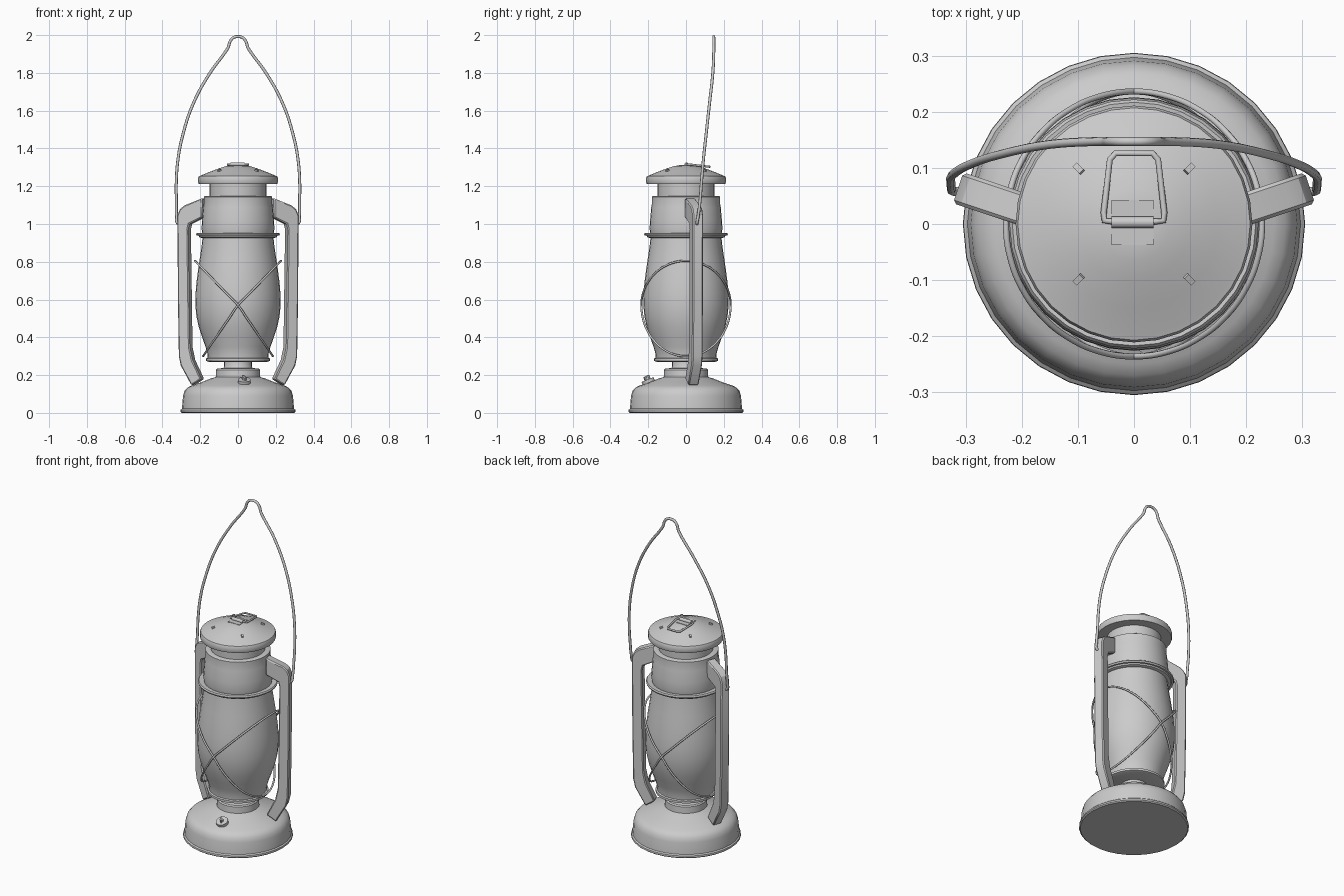
import bpy, bmesh, math
from mathutils import Vector, Matrix

if "Cube" in bpy.data.objects:
    bpy.data.objects.remove(bpy.data.objects["Cube"])

def finish(name, bm, angle=35):
    bmesh.ops.recalc_face_normals(bm, faces=bm.faces)
    me = bpy.data.meshes.new(name)
    bm.to_mesh(me)
    bm.free()
    ob = bpy.data.objects.new(name, me)
    bpy.context.collection.objects.link(ob)
    bpy.ops.object.select_all(action='DESELECT')
    bpy.context.view_layer.objects.active = ob
    ob.select_set(True)
    bpy.ops.object.shade_smooth_by_angle(angle=math.radians(angle))
    return ob

def lathe(name, prof, n=32):
    """Revolve (radius, z) points about z; radius 0 closes to a point."""
    bm = bmesh.new()
    rings = []
    for r, z in prof:
        if r == 0:
            rings.append([bm.verts.new((0, 0, z))] * n)
        else:
            rings.append([bm.verts.new((r * math.cos(2 * math.pi * i / n),
                                        r * math.sin(2 * math.pi * i / n), z)) for i in range(n)])
    for a, b in zip(rings, rings[1:]):
        for i in range(n):
            j = (i + 1) % n
            vs = list(dict.fromkeys((a[i], a[j], b[j], b[i])))
            bm.faces.new(vs)
    return finish(name, bm)

def wire(name, pts, r, cyclic=False, smooth=True):
    cu = bpy.data.curves.new(name, 'CURVE')
    cu.dimensions = '3D'
    cu.bevel_depth = r
    cu.bevel_resolution = 2
    cu.resolution_u = 6
    cu.use_fill_caps = True
    sp = cu.splines.new('BEZIER')
    sp.bezier_points.add(len(pts) - 1)
    for bp, p in zip(sp.bezier_points, pts):
        bp.co = p
        bp.handle_left_type = bp.handle_right_type = 'AUTO' if smooth else 'VECTOR'
    sp.use_cyclic_u = cyclic
    ob = bpy.data.objects.new(name, cu)
    bpy.context.collection.objects.link(ob)
    bpy.ops.object.select_all(action='DESELECT')
    bpy.context.view_layer.objects.active = ob
    ob.select_set(True)
    bpy.ops.object.convert(target='MESH')
    return ob

def box(name, loc, size, rot=Matrix()):
    bm = bmesh.new()
    bmesh.ops.create_cube(bm, size=1, matrix=Matrix.Translation(loc) @ rot @ Matrix.Diagonal((*size, 1)))
    return finish(name, bm)

def cyl(name, loc, r, depth, rot=Matrix(), n=24):
    bm = bmesh.new()
    bmesh.ops.create_cone(bm, cap_ends=True, segments=n, radius1=r, radius2=r, depth=depth,
                          matrix=Matrix.Translation(loc) @ rot)
    return finish(name, bm)

# fuel tank base with collar and burner neck
lathe("fuel_tank", [(0, 0), (.298, 0), (.305, .006), (.304, .016), (.297, .022), (.291, .09), (.284, .115),
                    (.27, .132), (.25, .143), (.2, .16), (.15, .18), (.118, .19), (.116, .228), (.11, .235),
                    (.078, .237), (.073, .245), (.073, .276), (0, .276)])
# plate under the globe
lathe("globe_plate", [(0, .27), (.155, .27), (.169, .275), (.169, .288), (.16, .292), (0, .292)])
# glass globe
lathe("globe", [(0, .288), (.16, .288), (.162, .315), (.172, .35), (.19, .40), (.208, .455), (.22, .51),
                (.226, .57), (.225, .63), (.22, .69), (.211, .76), (.202, .82), (.193, .88), (.187, .935), (0, .935)])
# flanged ring on top of the globe
lathe("globe_ring", [(0, .925), (.19, .925), (.205, .93), (.208, .938), (.219, .938), (.222, .946),
                     (.217, .953), (.195, .95), (0, .95)])
# chimney and its narrower neck
lathe("chimney", [(0, .945), (.188, .945), (.193, .975), (.19, 1.02), (.184, 1.09), (.181, 1.105), (.181, 1.144),
                  (.176, 1.147), (.151, 1.147), (.151, 1.225), (0, 1.225)])
# hood
lathe("hood", [(0, 1.218), (.198, 1.212), (.208, 1.213), (.211, 1.22), (.211, 1.244), (.207, 1.253), (.198, 1.256),
               (.15, 1.276), (.1, 1.295), (.065, 1.306), (.04, 1.31), (0, 1.311)])

# side air tubes: bent profile in a plane swept back about 18 degrees
prof = [(-.03, 1.137), (.07, 1.098), (.095, 1.078), (.109, 1.045), (.106, .6), (.101, .3), (.09, .25), (.03, .145),
        (-.025, .18), (.025, .28), (.04, .35), (.049, .97), (.042, 1.0), (-.03, 1.035)]
for side, label in ((-1, "left"), (1, "right")):
    u, v = Vector((.949, .316, 0)), Vector((-.316, .949, 0))
    bm = bmesh.new()
    loops = []
    for w in (-.029, .029):
        ring = []
        for s, z in prof:
            p = Vector((.21, .03, z)) + u * s + v * w
            ring.append(bm.verts.new((side * p.x, p.y, z)))
        bm.faces.new(ring)
        loops.append(ring)
    for i in range(len(prof)):
        j = (i + 1) % len(prof)
        bm.faces.new((loops[0][i], loops[0][j], loops[1][j], loops[1][i]))
    tube = finish(label + "_air_tube", bm, 25)
    bev = tube.modifiers.new("bevel", 'BEVEL')
    bev.width = .006
    bev.segments = 1
    bev.limit_method = 'ANGLE'
    bev.angle_limit = math.radians(60)

    # crossed guard wires around the globe
    pts = []
    for k in range(24):
        c, s = math.cos(k * math.pi / 12), math.sin(k * math.pi / 12)
        pts.append((side * (.228 if c > 0 else .185) * c, .236 * s, .57 + (.235 if c > 0 else .27) * c))
    wire(label + "_guard_wire", pts, .0055, cyclic=True)

# carrying bail
half = [(.296, .06, 1.0), (.32, .058, 1.005), (.325, .064, 1.04), (.326, .074, 1.12), (.327, .081, 1.21),
        (.318, .092, 1.34), (.295, .105, 1.46), (.238, .124, 1.635), (.148, .142, 1.80), (.066, .147, 1.912),
        (.052, .147, 1.935), (.042, .147, 1.966), (.024, .147, 1.987)]
bail = half + [(0, .147, 1.992)] + [(-x, y, z) for x, y, z in reversed(half)]
wire("carrying_bail", bail, .008)

# lift ring with hinge and plate on the hood
wire("lift_ring", [(-.035, .004, 1.316), (-.053, .006, 1.316), (-.054, .02, 1.315), (-.043, .115, 1.304),
                   (-.033, .126, 1.303), (.033, .126, 1.303), (.043, .115, 1.304), (.054, .02, 1.315),
                   (.053, .006, 1.316), (.035, .004, 1.316)], .0055, smooth=False)
cyl("ring_hinge", (-.003, .003, 1.316), .0105, .075, Matrix.Rotation(math.pi / 2, 4, 'Y'), 12)
box("hinge_plate", (-.003, .003, 1.308), (.075, .08, .008))

# small hood tabs
for i in range(4):
    a = math.radians(45 + 90 * i)
    box("hood_tab_%d" % (i + 1), (.139 * math.cos(a), .139 * math.sin(a), 1.283), (.018, .011, .012),
        Matrix.Rotation(a, 4, 'Z') @ Matrix.Rotation(.35, 4, 'Y'))

# filler cap with finger grip on the front of the tank
tilt = Matrix.Rotation(.38, 4, 'X')
cyl("filler_cap", (.033, -.2, .168), .034, .018, tilt)
cyl("filler_stem", (.033, -.204, .178), .01, .02, tilt, 12)
box("filler_grip", (.033, -.207, .186), (.008, .035, .02), Matrix.Rotation(.6, 4, 'Z') @ tilt)
